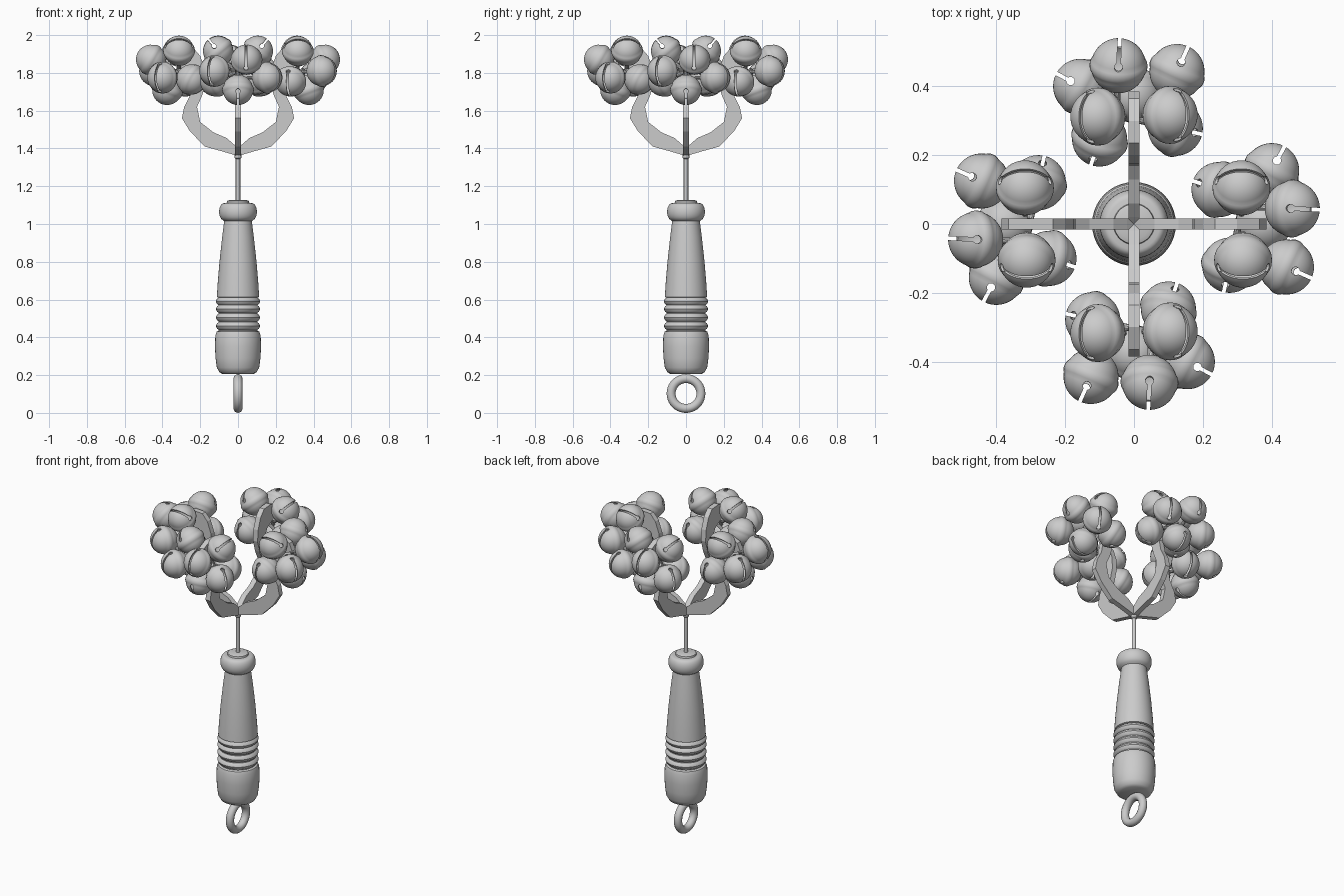
import bpy, bmesh
from math import sin, cos, pi, radians
from mathutils import Vector, Matrix

if "Cube" in bpy.data.objects:
    bpy.data.objects.remove(bpy.data.objects["Cube"])


def finish(name, mesh, angle=35):
    mesh.shade_smooth()
    mesh.set_sharp_from_angle(angle=radians(angle))
    ob = bpy.data.objects.new(name, mesh)
    bpy.context.collection.objects.link(ob)
    return ob


def revolve(bm, profile, segs):
    """Spin (radius, z) points around z; points on the axis become poles."""
    rings = []
    for r, z in profile:
        if r < 1e-6:
            rings.append([bm.verts.new((0, 0, z))] * segs)
        else:
            rings.append([bm.verts.new((r * cos(2 * pi * j / segs), r * sin(2 * pi * j / segs), z))
                          for j in range(segs)])
    for a, b in zip(rings, rings[1:]):
        for j in range(segs):
            k = (j + 1) % segs
            vs = list(dict.fromkeys((a[j], a[k], b[k], b[j])))
            if len(vs) > 2:
                bm.faces.new(vs)


def lathe(name, profiles, segs=32, angle=35):
    bm = bmesh.new()
    for p in profiles:
        revolve(bm, p, segs)
    mesh = bpy.data.meshes.new(name)
    bm.to_mesh(mesh)
    bm.free()
    return finish(name, mesh, angle)


# Turned handle with grip ridges and a collar
prof = [(0, .205), (.08, .205), (.098, .215), (.112, .24), (.119, .29), (.122, .35),
        (.12, .41), (.113, .43), (.102, .435)]
for zc in (.46, .505, .55, .59):
    prof += [(.103, zc - .02), (.112, zc - .013), (.117, zc), (.112, zc + .013), (.103, zc + .02)]
prof += [(.112, .613), (.108, .68), (.098, .80), (.084, .93), (.073, 1.015), (.08, 1.02)]
prof += [(.075 + .025 * cos(radians(a)), 1.065 + .045 * sin(radians(a))) for a in range(-60, 91, 15)]
prof += [(.06, 1.112), (.058, 1.122), (.045, 1.127), (0, 1.127)]
lathe("handle", [prof], 40)

# Metal rod
lathe("rod", [[(0, 1.1), (.012, 1.1), (.012, 1.345), (.018, 1.35), (.018, 1.372), (0, 1.372)]], 16)

# Hanging ring
bpy.ops.mesh.primitive_torus_add(major_radius=.079, minor_radius=.0235, major_segments=40,
                                 minor_segments=14, location=(0, 0, .1025), rotation=(0, pi / 2, 0))
bpy.context.object.name = "hanging_ring"
bpy.ops.object.shade_smooth()

# Flat curved arms, cut from plate
outline = [(0, 1.36), (.085, 1.385), (.175, 1.41), (.254, 1.49), (.297, 1.56), (.285, 1.62),
           (.254, 1.68), (.24, 1.75), (.265, 1.80), (.32, 1.83), (.385, 1.86),
           (.365, 1.905), (.30, 1.935), (.235, 1.93), (.20, 1.89), (.175, 1.82), (.17, 1.75),
           (.19, 1.68), (.217, 1.62), (.20, 1.54), (.13, 1.485), (.06, 1.455), (.02, 1.42), (0, 1.40)]
bm = bmesh.new()
face = bm.faces.new([bm.verts.new((r, -.016, z)) for r, z in outline])
ext = bmesh.ops.extrude_face_region(bm, geom=[face])
bmesh.ops.translate(bm, verts=[v for v in ext["geom"] if isinstance(v, bmesh.types.BMVert)], vec=(0, .032, 0))
bmesh.ops.recalc_face_normals(bm, faces=bm.faces[:])
arm_mesh = bpy.data.meshes.new("arm")
bm.to_mesh(arm_mesh)
bm.free()

# Jingle bell: hollow ball with a seam ridge, slot cut over the pole ending in round holes
R = .08
outer = []
for i in range(-18, 19):
    a = radians(i * 5)
    rr = R + (.004 if abs(i) < 2 else .002 if abs(i) == 2 else 0)
    outer.append((rr * cos(a) if abs(i) < 18 else 0, rr * sin(a)))
inner = [((R - .007) * cos(radians(i * 10)) if abs(i) < 9 else 0, (R - .007) * sin(radians(i * 10)))
         for i in range(9, -10, -1)]
proto = lathe("bell_form", [outer, inner], 32)
bpy.ops.mesh.primitive_cube_add(size=1, location=(0, 0, .081))
slot = bpy.context.object
slot.scale = (.3, .011, .1)
bpy.ops.mesh.primitive_cylinder_add(vertices=16, radius=.012, depth=.3, location=(0, 0, .033), rotation=(0, pi / 2, 0))
holes = bpy.context.object
for cutter in (slot, holes):
    cutter.hide_render = True
    m = proto.modifiers.new("cut", "BOOLEAN")
    m.operation, m.solver, m.object = "DIFFERENCE", "EXACT", cutter
bpy.context.view_layer.update()
dg = bpy.context.evaluated_depsgraph_get()
bm = bmesh.new()
bm.from_mesh(bpy.data.meshes.new_from_object(proto.evaluated_get(dg)))
for ob in (proto, slot, holes):
    bpy.data.objects.remove(ob)
# mounting peg behind the bell
bmesh.ops.create_cone(bm, cap_ends=True, segments=10, radius1=.01, radius2=.01, depth=.045,
                      matrix=Matrix.Translation((0, 0, -.097)))
bell_mesh = bpy.data.meshes.new("bell")
bm.to_mesh(bell_mesh)
bm.free()
bell_mesh.shade_smooth()
bell_mesh.set_sharp_from_angle(angle=radians(35))

# Bells of one cluster: centre (outward, sideways, up), facing direction, slot direction
UP, OUT = (0, 0, 1), (1, 0, 0)
bells = [((.312, .105, 1.917), (0, .64, .77), OUT),
         ((.317, -.105, 1.915), (0, -.64, .77), OUT),
         ((.46, .045, 1.87), (.88, -.04, .48), UP),
         ((.443, -.125, 1.81), (.9, -.4, .05), UP),
         ((.40, .155, 1.775), (.45, .85, .0), UP),
         ((.247, .10, 1.765), (-.75, .25, -.4), UP),
         ((.278, -.12, 1.755), (-.2, -.9, -.4), UP),
         ((.375, 0, 1.71), (.35, 0, -.94), OUT)]

# Four arms, each carrying its cluster
for k in range(4):
    turn = Matrix.Rotation(k * pi / 2, 4, 'Z')
    arm = bpy.data.objects.new(f"arm_{k + 1}", arm_mesh)
    arm.matrix_world = turn
    bpy.context.collection.objects.link(arm)
    for n, (pos, axis, along) in enumerate(bells):
        z = Vector(axis).normalized()
        y = z.cross(Vector(along)).normalized()
        rot = Matrix((y.cross(z), y, z)).transposed().to_4x4()
        bell = bpy.data.objects.new(f"bell_{k + 1}_{n + 1}", bell_mesh)
        bell.matrix_world = turn @ Matrix.Translation(pos) @ rot
        bpy.context.collection.objects.link(bell)
